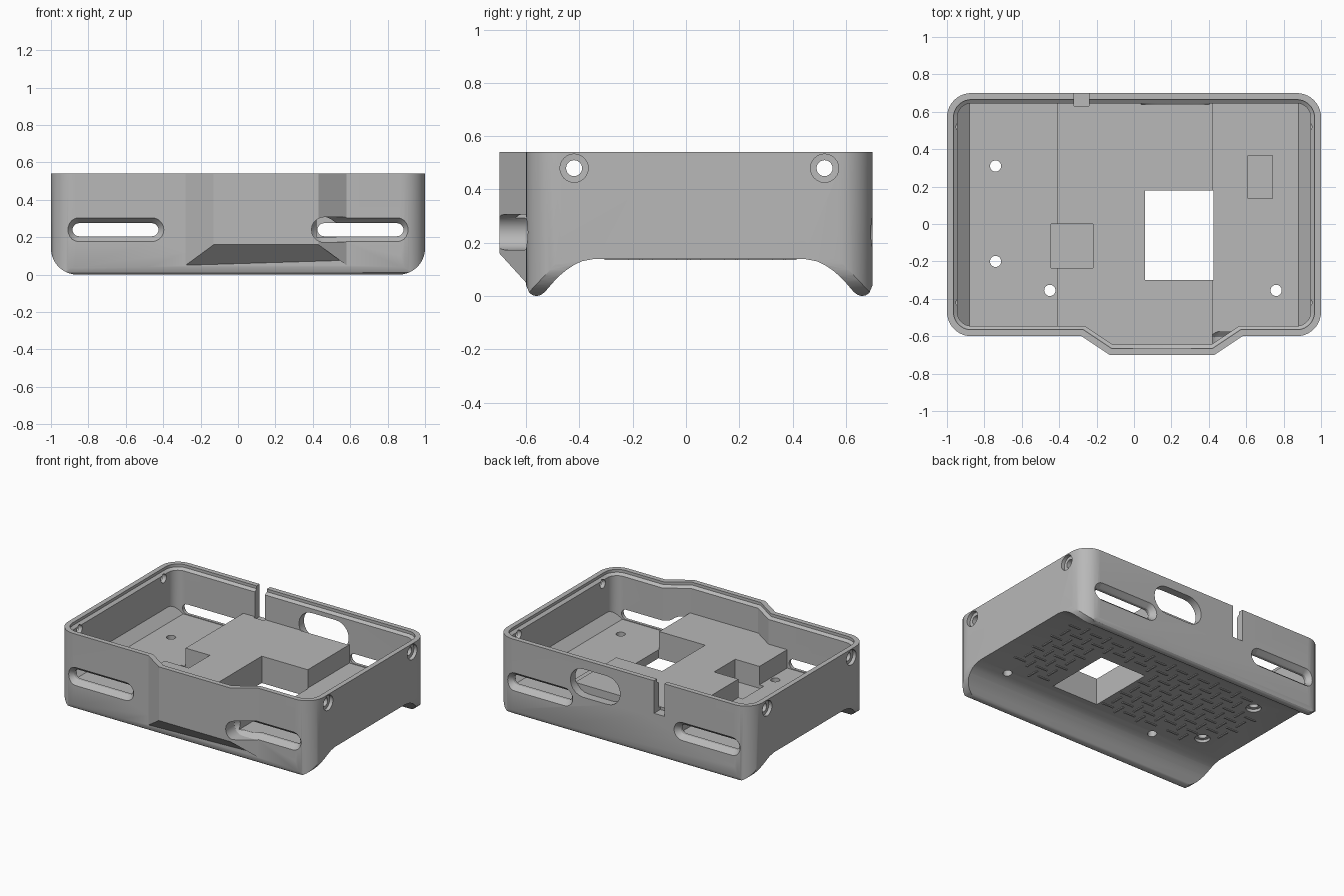
import bpy, bmesh, math
from mathutils import Matrix, Vector

if "Cube" in bpy.data.objects:
    bpy.data.objects.remove(bpy.data.objects["Cube"])

grey = bpy.data.materials.new("plain grey")
grey.use_nodes = True
colour = (0.48, 0.48, 0.48, 1)
grey.diffuse_color = colour
grey.node_tree.nodes["Principled BSDF"].inputs["Base Color"].default_value = colour


def finish(name, bm):
    bmesh.ops.recalc_face_normals(bm, faces=bm.faces)
    mesh = bpy.data.meshes.new(name)
    bm.to_mesh(mesh)
    bm.free()
    mesh.materials.append(grey)
    ob = bpy.data.objects.new(name, mesh)
    bpy.context.collection.objects.link(ob)
    return ob


def loft(name, rings):
    """Closed solid through rings of equal point count."""
    bm = bmesh.new()
    loops = [[bm.verts.new(p) for p in ring] for ring in rings]
    n = len(loops[0])
    for a, b in zip(loops, loops[1:]):
        for i in range(n):
            j = (i + 1) % n
            bm.faces.new((a[i], a[j], b[j], b[i]))
    bm.faces.new(loops[0])
    bm.faces.new(loops[-1])
    return finish(name, bm)


def box(name, x0, x1, y0, y1, z0, z1):
    base = [(x0, y0), (x1, y0), (x1, y1), (x0, y1)]
    return loft(name, [[(x, y, z) for x, y in base] for z in (z0, z1)])


def boolean(target, tool, op="DIFFERENCE"):
    mod = target.modifiers.new("join", "BOOLEAN")
    mod.object, mod.operation, mod.solver = tool, op, "EXACT"
    bpy.context.view_layer.objects.active = target
    bpy.ops.object.modifier_apply(modifier=mod.name)
    bpy.data.objects.remove(tool)


def arc(cx, cy, r, start, end, n=10):
    return [(cx + r * math.cos(math.radians(start + (end - start) * i / n)),
             cy + r * math.sin(math.radians(start + (end - start) * i / n)))
            for i in range(n + 1)]


def stadium(cx, cz, half, r):
    return arc(cx + half, cz, r, -90, 90) + arc(cx - half, cz, r, 90, 270)


def outline(o, bump):
    """Plan of the case, inset by o."""
    r = 0.13 - o
    pts = (arc(0.87, -0.47, r, -90, 0) + arc(0.87, 0.57, r, 0, 90)
           + arc(-0.87, 0.57, r, 90, 180) + arc(-0.87, -0.47, r, 180, 270))
    if bump:
        s = 0.3 * o
        pts += [(-0.28 + s, -0.6 + o), (-0.13 + s, -0.7 + o),
                (0.43 - s, -0.7 + o), (0.58 - s, -0.6 + o)]
    return pts


# Outer body: arched side profile trimmed by plan and front outlines
half = [(-0.6, 0.6), (-0.6, 0.04), (-0.588, 0.012), (-0.575, 0.003), (-0.56, 0),
        (-0.545, 0.004), (-0.53, 0.015), (-0.5, 0.05), (-0.475, 0.076),
        (-0.45, 0.097), (-0.42, 0.117), (-0.39, 0.131), (-0.34, 0.14)]
side = half + [(0.1 - y, z) for y, z in reversed(half)]
body = loft("case_body", [[(x, y, z) for y, z in side] for x in (-1.1, 1.1)])
boolean(body, loft("plan_trim", [[(x, y, z) for x, y in outline(0, False)]
                                 for z in (-0.1, 0.54)]), "INTERSECT")
front = [(1, 0.8), (-1, 0.8)] + arc(-0.86, 0.14, 0.14, 180, 270) + arc(0.86, 0.14, 0.14, 270, 360)
boolean(body, loft("front_trim", [[(x, y, z) for x, z in front]
                                  for y in (-0.9, 0.9)]), "INTERSECT")

# Front bulge with sloping underside
plan = [(-0.28, -0.57), (-0.28, -0.6), (-0.13, -0.7), (0.43, -0.7), (0.58, -0.6), (0.58, -0.57)]
low = [0.05, 0.05, 0.16, 0.16, 0.05, 0.05]
boolean(body, loft("front_bulge", [[(x, y, z) for (x, y), z in zip(plan, low)],
                                   [(x, y, 0.54) for x, y in plan]]), "UNION")

# Cavity, leaving the raised platform and the ramps along the side walls
cavity = loft("cavity", [[(x, y, z) for x, y in outline(o, True)] for o, z in
                         ((0.055, 0.2), (0.055, 0.505), (0.035, 0.52), (0.035, 0.7))])
boolean(cavity, box("platform", -0.41, 0.42, -0.9, 0.9, 0.1, 0.33))
for s in (-1, 1):
    ramp = [(s * 0.88, 0.19), (s * 0.88, 0.2), (s * 0.96, 0.275), (s * 0.96, 0.19)]
    boolean(cavity, loft("ramp", [[(x, y, z) for x, z in ramp] for y in (-0.9, 0.9)]))
boolean(body, cavity)

# Window and pockets in the floor
boolean(body, box("window_cut", 0.06, 0.425, -0.3, 0.18, -0.1, 0.5))
boolean(body, box("platform_pocket", -0.445, -0.22, -0.235, 0, 0.175, 0.5))
boolean(body, box("floor_pocket", 0.61, 0.74, 0.135, 0.365, 0.175, 0.4))

# Flared slots through front and back walls
flare = [(-0.9, 0.032), (-0.605, 0.032), (-0.59, 0.022), (-0.575, 0.006), (-0.565, 0)]
flare += [(0.1 - y, d) for y, d in reversed(flare)]
for s in (-1, 1):
    boolean(body, loft("vent_slot", [[(x, y, z) for x, z in stadium(s * 0.655, 0.24, 0.195, 0.035 + d)]
                                     for y, d in flare]))

# Oval port and cable notch in the back wall
boolean(body, loft("oval_port", [[(x, y, z) for x, z in stadium(0.22, 0.375, 0.095, 0.1)]
                                 for y in (0.64, 0.8)]))
boolean(body, box("cable_notch", -0.32, -0.24, 0.63, 0.8, 0.31, 0.7))

# Countersunk screw holes through the side walls
steps = [(-1.1, 0.053), (-0.975, 0.053), (-0.974, 0.03), (0.974, 0.03), (0.975, 0.053), (1.1, 0.053)]
for y0 in (-0.42, 0.52):
    boolean(body, loft("side_screw", [[(x, y, z) for y, z in arc(y0, 0.48, r, 0, 345, 23)]
                                      for x, r in steps]))

# Floor screw holes, two with recesses below
holes = [(-0.74, 0.31, 0.05), (-0.74, -0.2, 0.05), (-0.45, -0.355, 0.03), (0.76, -0.355, 0.03)]
for hx, hy, wide in holes:
    rings = [(-0.1, 0.03), (0.3, 0.03)]
    if wide > 0.03:
        rings = [(-0.1, wide), (0.16, wide), (0.161, 0.03), (0.3, 0.03)]
    boolean(body, loft("floor_screw", [[(x, y, z) for x, y in arc(hx, hy, r, 0, 345, 23)]
                                       for z, r in rings]))

# Woven tread of thin bars on the underside
bm = bmesh.new()
step = 0.09
for i in range(-9, 10):
    for j in range(-3, 5):
        x, y = i * step, 0.01 + j * step
        if 0 < x < 0.49 and -0.36 < y < 0.24:
            continue
        if any(math.hypot(x - h[0], y - h[1]) < 0.11 for h in holes):
            continue
        size = (0.09, 0.012, 0.008) if (i + j) % 2 else (0.012, 0.09, 0.008)
        bmesh.ops.create_cube(bm, size=1, matrix=Matrix.Translation((x, y, 0.139))
                              @ Matrix.Diagonal(Vector((*size, 1))))
finish("underside_tread", bm)

bpy.ops.object.select_all(action="DESELECT")
body.select_set(True)
bpy.context.view_layer.objects.active = body
bpy.ops.object.shade_smooth_by_angle(angle=math.radians(30))
